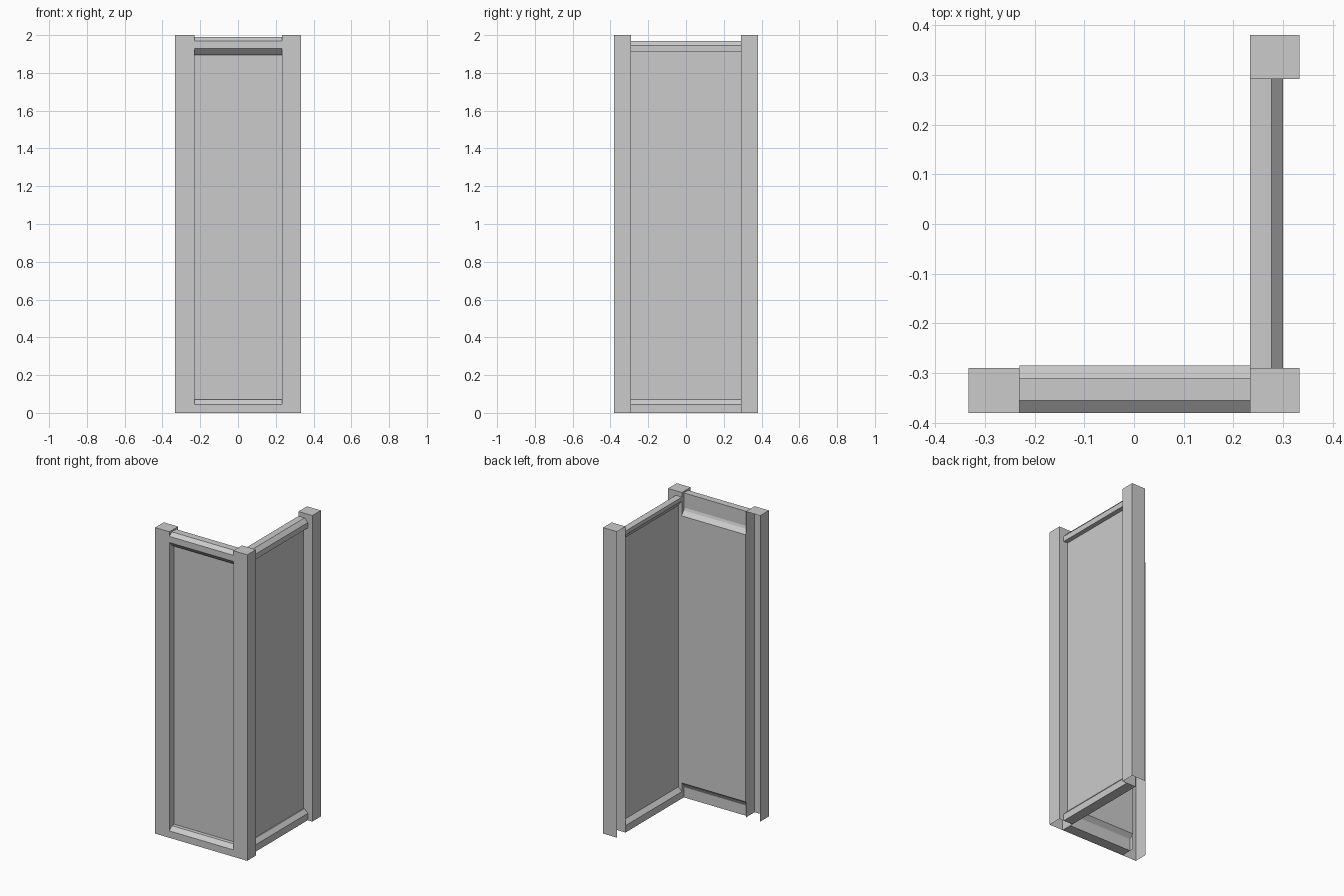
import bpy

if "Cube" in bpy.data.objects:
    bpy.data.objects.remove(bpy.data.objects["Cube"])

def mesh_object(name, verts, faces):
    mesh = bpy.data.meshes.new(name)
    mesh.from_pydata(verts, [], faces)
    mesh.update()
    ob = bpy.data.objects.new(name, mesh)
    bpy.context.collection.objects.link(ob)
    return ob

def post(name, x0, x1, y0, y1, open_side=None):
    """Sheet-like post: capped on top, open underneath, optionally one open side."""
    v = [(x, y, z) for z in (0, 2) for x, y in ((x0, y0), (x1, y0), (x1, y1), (x0, y1))]
    sides = {"front": (0, 1, 5, 4), "right": (1, 2, 6, 5),
             "back": (2, 3, 7, 6), "left": (3, 0, 4, 7)}
    faces = [f for k, f in sides.items() if k != open_side] + [(4, 5, 6, 7)]
    return mesh_object(name, v, faces)

def bar(name, profile, a, b, axis):
    """Extrude a (depth, z) profile along x or y from a to b."""
    n = len(profile)
    place = (lambda t, d, z: (t, d, z)) if axis == "x" else (lambda t, d, z: (d, t, z))
    v = [place(t, d, z) for t in (a, b) for d, z in profile]
    area = sum(profile[i][0] * profile[(i + 1) % n][1] - profile[(i + 1) % n][0] * profile[i][1]
               for i in range(n))
    f = [(i, (i + 1) % n, n + (i + 1) % n, n + i) for i in range(n)]
    f += [tuple(range(n))[::-1], tuple(range(n, 2 * n))]
    # keep the faces pointing outwards
    if (area > 0) != (axis == "x"):
        f = [q[::-1] for q in f]
    return mesh_object(name, v, [q for q in f])

# Three posts, the end ones open on the inner side
post("left_post", -0.333, -0.23, -0.38, -0.29, "back")
post("corner_post", 0.233, 0.333, -0.38, -0.29)
post("back_post", 0.233, 0.333, 0.292, 0.38, "left")

# Front wall: bevelled panel between two rails
X0, X1 = -0.23, 0.233
bar("front_panel", [(-0.33, 0.03), (-0.31, 0.08), (-0.285, 0.105), (-0.285, 1.85),
                    (-0.31, 1.875), (-0.33, 1.93)], X0, X1, "x")
bar("front_top_rail", [(-0.38, 1.93), (-0.345, 1.895), (-0.31, 1.895), (-0.31, 1.99),
                       (-0.355, 1.99), (-0.38, 1.97)], X0, X1, "x")
bar("front_bottom_rail", [(-0.38, 0), (-0.31, 0), (-0.31, 0.07), (-0.355, 0.07),
                          (-0.38, 0.045)], X0, X1, "x")

# Side wall: thinner panel between two rails
Y0, Y1 = -0.29, 0.292
bar("side_panel", [(0.258, 0.03), (0.27, 0.03), (0.27, 1.95), (0.258, 1.95)], Y0, Y1, "y")
bar("side_top_rail", [(0.233, 1.945), (0.258, 1.91), (0.30, 1.91), (0.30, 1.945),
                      (0.277, 1.97), (0.233, 1.97)], Y0, Y1, "y")
bar("side_bottom_rail", [(0.233, 0), (0.30, 0), (0.30, 0.045), (0.277, 0.07),
                         (0.258, 0.07), (0.233, 0.045)], Y0, Y1, "y")
